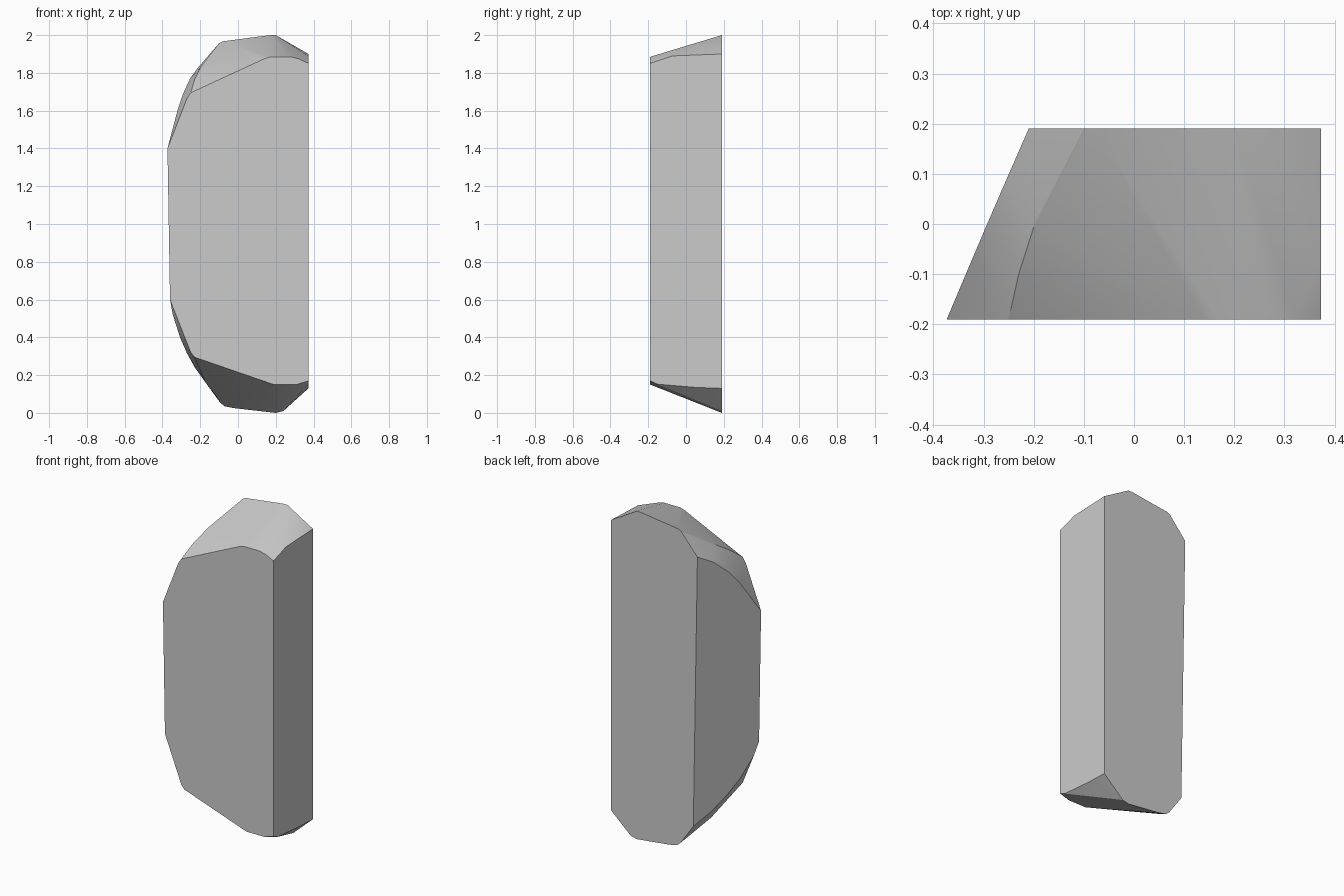
import bpy, bmesh, math

if "Cube" in bpy.data.objects:
    bpy.data.objects.remove(bpy.data.objects["Cube"])

Y = 0.19  # half depth


def left_x(y, z):
    """x of the slanted left cut at a given depth and height"""
    return -0.373 - 0.0168 * (z - 1.375) + 0.449 * (y + Y)


# front face outline (x, z)
front = [(0.373, 1.85), (0.32, 1.875), (0.28, 1.885), (0.17, 1.885), (0.14, 1.875),
         (-0.25, 1.695), (-0.27, 1.665), (-0.25, 0.32), (-0.23, 0.295),
         (0.19, 0.15), (0.31, 0.15), (0.373, 0.17)]
# larger back face outline (x, z)
back = [(0.373, 1.90), (0.20, 2.0), (0.17, 2.0), (-0.08, 1.967), (-0.10, 1.957),
        (-0.095, 0.055), (-0.07, 0.035), (-0.02, 0.025), (0.20, 0.0),
        (0.24, 0.01), (0.373, 0.13)]
# rim of the slanted left cut (y, z)
left = [(-Y, 1.40), (-Y, 1.35), (-0.065, 1.60), (0.0, 1.685), (0.09, 1.77), (Y, 1.83),
        (-Y, 0.60), (-0.16, 0.52), (-0.08, 0.40), (0.0, 0.315), (0.09, 0.24), (Y, 0.18)]
# rim of the right side (y, z)
right = [(-0.07, 1.89), (-0.15, 0.152), (0.05, 0.135)]

points = [(x, -Y, z) for x, z in front] + [(x, Y, z) for x, z in back]
points += [(left_x(y, z), y, z) for y, z in left]
points += [(0.373, y, z) for y, z in right]
# bulge of the left bevels
points += [(-0.198, 0.0, 1.83), (-0.23, -0.10, 1.765), (-0.17, 0.0, 0.158)]

# stone slab as the hull of its rims
bm = bmesh.new()
for p in points:
    bm.verts.new(p)
res = bmesh.ops.convex_hull(bm, input=bm.verts[:])
loose = [v for v in bm.verts if not v.link_faces]
bmesh.ops.delete(bm, geom=loose, context='VERTS')
bmesh.ops.dissolve_limit(bm, angle_limit=math.radians(0.5),
                         verts=bm.verts[:], edges=bm.edges[:])
bmesh.ops.recalc_face_normals(bm, faces=bm.faces[:])
mesh = bpy.data.meshes.new("stone_slab")
bm.to_mesh(mesh)
bm.free()
slab = bpy.data.objects.new("stone_slab", mesh)
bpy.context.collection.objects.link(slab)
bpy.context.view_layer.objects.active = slab
slab.select_set(True)
bpy.ops.object.shade_smooth_by_angle(angle=math.radians(25))
